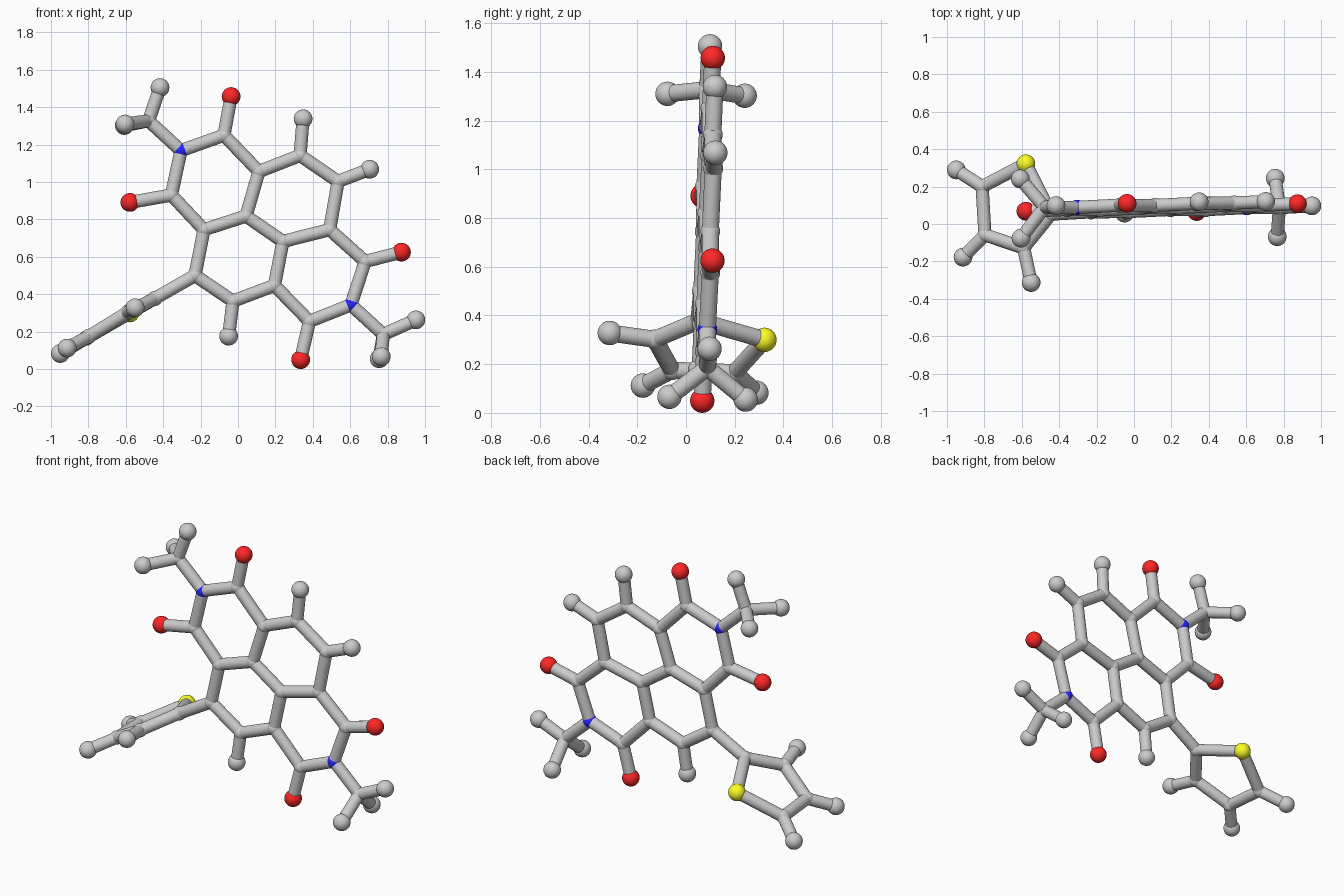
import bpy
from mathutils import Vector

if "Cube" in bpy.data.objects:
    bpy.data.objects.remove(bpy.data.objects["Cube"])

BOND_R, HUB_R, BALL_R = 0.035, 0.0405, 0.05


def material(name, rgb):
    m = bpy.data.materials.new(name)
    m.diffuse_color = (*rgb, 1)
    m.use_nodes = True
    m.node_tree.nodes["Principled BSDF"].inputs["Base Color"].default_value = m.diffuse_color
    return m


MATS = {"O": material("red", (1, 0.02, 0.02)),
        "N": material("blue", (0.02, 0.02, 1)),
        "S": material("yellow", (1, 1, 0.02))}
NAMES = {"O": "oxygen", "N": "nitrogen", "S": "sulfur", "C": "carbon", "H": "hydrogen"}


def flat(x, z):
    """Point on the slightly tilted plane of the fused rings."""
    return Vector((x, 0.053 + 0.035 * x + 0.04 * z, z))


# Fused ring atoms and their flat attachments (x, z)
core = {
    "C1": (0.112, 1.056), "C2": (0.332, 1.142), "C3": (0.535, 1.003), "C4": (0.490, 0.745),
    "C5": (0.240, 0.682), "C6": (0.043, 0.818), "C7": (-0.182, 0.745), "C8": (-0.230, 0.500),
    "C9": (-0.027, 0.363), "C10": (0.195, 0.447),
    "Ca": (-0.075, 1.250), "Cb": (-0.356, 0.930), "Cc": (0.680, 0.575), "Cd": (0.382, 0.255),
    "N1": (-0.305, 1.168), "N2": (0.604, 0.343),
    "O1": (-0.037, 1.457), "O2": (-0.578, 0.891), "O3": (0.874, 0.625), "O4": (0.335, 0.050),
    "H2": (0.348, 1.338), "H3": (0.704, 1.068), "H9": (-0.050, 0.176),
    "Cm1": (-0.478, 1.327), "Hm1": (-0.417, 1.505), "Cm2": (0.777, 0.185), "Hm2": (0.951, 0.263),
    "Ct1": (-0.444, 0.378),
}
atoms = {k: flat(*v) for k, v in core.items()}

# Side ring turned out of the plane, plus out-of-plane methyl ends
atoms.update({k: Vector(v) for k, v in {
    "S1": (-0.578, 0.322, 0.300), "Ct2": (-0.590, -0.128, 0.302),
    "Ct3": (-0.797, -0.058, 0.175), "Ct4": (-0.812, 0.200, 0.165),
    "Ht2": (-0.550, -0.313, 0.328), "Ht3": (-0.914, -0.177, 0.112), "Ht4": (-0.950, 0.289, 0.083),
    "Hm1a": (-0.608, 0.241, 1.302), "Hm1b": (-0.604, -0.076, 1.310),
    "Hm2a": (0.755, 0.245, 0.055), "Hm2b": (0.766, -0.068, 0.066),
}.items()})

# Chains of bonded atoms
chains = [
    "C1 C2 C3 C4 C5 C6 C1", "C6 C7 C8 C9 C10 C5",
    "C1 Ca N1 Cb C7", "C4 Cc N2 Cd C10",
    "Ca O1", "Cb O2", "Cc O3", "Cd O4", "C2 H2", "C3 H3", "C9 H9",
    "N1 Cm1 Hm1", "Hm1a Cm1 Hm1b", "N2 Cm2 Hm2", "Hm2a Cm2 Hm2b",
    "C8 Ct1 Ct2 Ct3 Ct4 S1 Ct1", "Ct2 Ht2", "Ct3 Ht3", "Ct4 Ht4",
]

# Atom balls: small hubs for carbon and nitrogen, larger balls at the ends
for key, p in atoms.items():
    kind = key[0]
    r = HUB_R if kind in "CN" else BALL_R
    bpy.ops.mesh.primitive_uv_sphere_add(segments=32, ring_count=16, radius=r, location=p)
    ob = bpy.context.object
    ob.name = NAMES[kind] + "_ball"
    if kind in MATS:
        ob.data.materials.append(MATS[kind])
    bpy.ops.object.shade_smooth()

# Bond rods
for chain in chains:
    keys = chain.split()
    for a, b in zip(keys, keys[1:]):
        d = atoms[b] - atoms[a]
        bpy.ops.mesh.primitive_cylinder_add(vertices=32, radius=BOND_R, depth=d.length,
                                            location=(atoms[a] + atoms[b]) / 2,
                                            rotation=d.to_track_quat('Z', 'Y').to_euler())
        # stop rods short of the hub centres so the hub colour shows between them
        ob = bpy.context.object
        ob.name = "bond_rod"
        ob.scale.z = (d.length - 0.04) / d.length
        bpy.ops.object.shade_smooth_by_angle()
